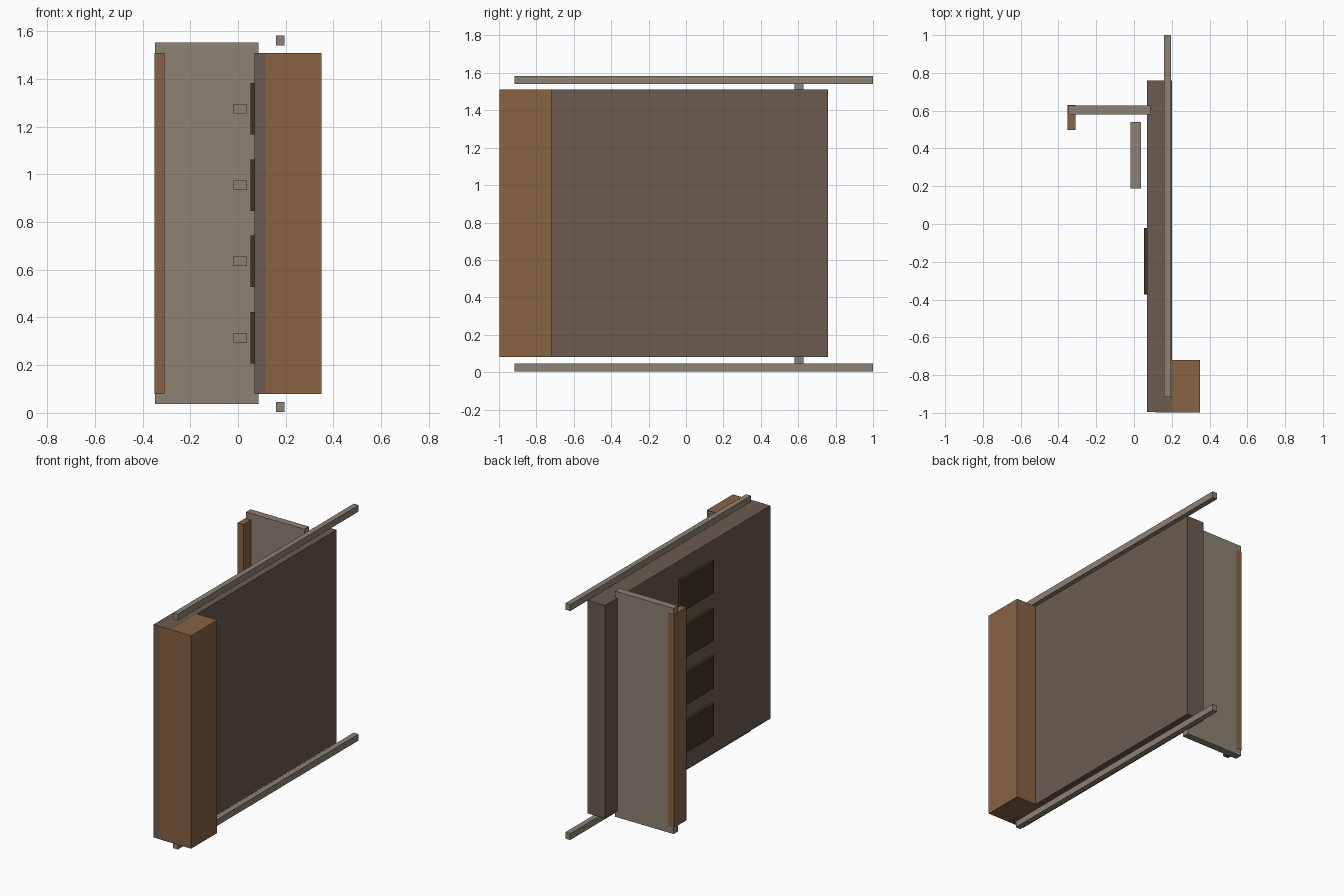
import bpy

if "Cube" in bpy.data.objects:
    bpy.data.objects.remove(bpy.data.objects["Cube"])


def material(name, rgb):
    m = bpy.data.materials.new(name)
    m.diffuse_color = (*rgb, 1)
    m.use_nodes = True
    m.node_tree.nodes["Principled BSDF"].inputs["Base Color"].default_value = m.diffuse_color
    return m


wall_mat = material("dark_wood", (0.15, 0.105, 0.08))
wood_mat = material("brown_wood", (0.25, 0.125, 0.06))
metal_mat = material("worn_metal", (0.27, 0.225, 0.17))
slot_mat = material("dark_recess", (0.05, 0.035, 0.02))


def box(name, x, y, z, mat):
    """Box from (min, max) ranges on each axis."""
    bpy.ops.mesh.primitive_cube_add(size=1)
    ob = bpy.context.object
    ob.name = name
    ob.location = [(a + b) / 2 for a, b in (x, y, z)]
    ob.scale = [b - a for a, b in (x, y, z)]
    bpy.ops.object.transform_apply(location=False, rotation=False, scale=True)
    ob.data.materials.append(mat)
    return ob


# Main door slab and the thick post at its front edge
body_z = (0.08, 1.51)
box("main_panel", (0.07, 0.2), (-0.995, 0.76), body_z, wall_mat)
box("front_post", (0.115, 0.35), (-0.997, -0.72), body_z, wood_mat)

# Sliding rails below and above the slab
for name, z in (("bottom_rail", (0.003, 0.046)), ("top_rail", (1.54, 1.583))):
    box(name, (0.16, 0.196), (-0.917, 1.0), z, metal_mat)

# Cross plate at the back with its edge strip
box("cross_plate", (-0.347, 0.087), (0.58, 0.628), (0.037, 1.552), metal_mat)
box("edge_strip", (-0.351, -0.309), (0.497, 0.63), body_z, wood_mat)

# Four recess plates on the slab and four matching bars
for i in range(4):
    z = 0.315 + 0.32 * i
    box(f"recess_plate_{i + 1}", (0.053, 0.071), (-0.373, -0.02),
        (z - 0.108, z + 0.108), slot_mat)
    box(f"bar_{i + 1}", (-0.019, 0.037), (0.188, 0.54),
        (z - 0.02, z + 0.02), metal_mat)
